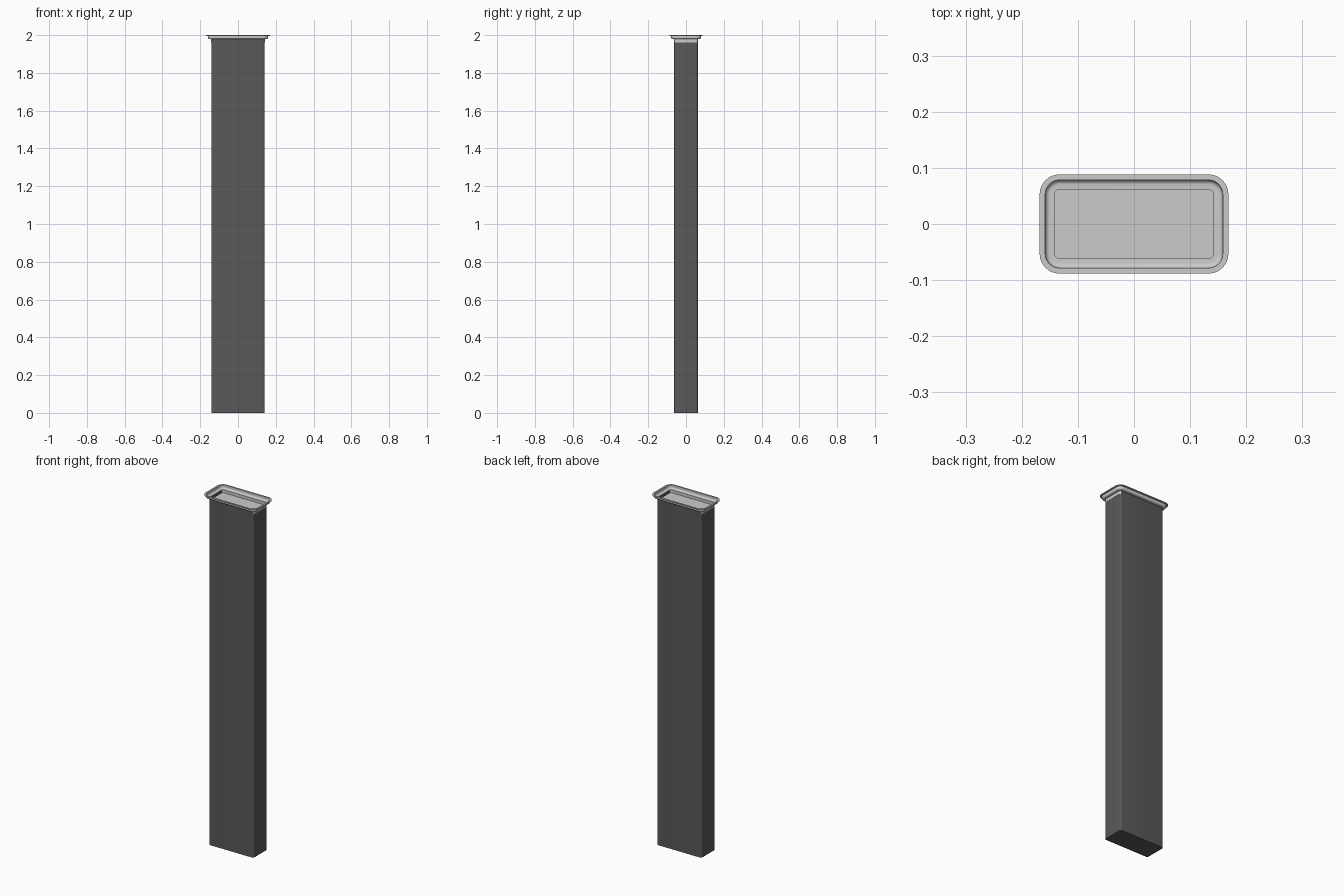
import bpy, bmesh, math

if "Cube" in bpy.data.objects:
    bpy.data.objects.remove(bpy.data.objects["Cube"])


def material(name, v):
    m = bpy.data.materials.new(name)
    m.diffuse_color = (v, v, v, 1)
    m.use_nodes = True
    m.node_tree.nodes["Principled BSDF"].inputs["Base Color"].default_value = m.diffuse_color
    return m


def rounded_rect(hx, hy, r, n=6):
    """Outline of a rounded rectangle, counter-clockwise."""
    pts = []
    for k, (sx, sy) in enumerate([(1, 1), (-1, 1), (-1, -1), (1, -1)]):
        for i in range(n + 1):
            a = math.radians(90 * k + 90 * i / n)
            pts.append((sx * (hx - r) + r * math.cos(a),
                        sy * (hy - r) + r * math.sin(a)))
    return pts


def loft(name, hx, hy, r, profile, mat, cap_start=False, cap_end=False):
    """Sweep (offset, z) profile points around a rounded rectangle."""
    bm = bmesh.new()
    rings = [[bm.verts.new((x, y, z)) for x, y in
              rounded_rect(hx + o, hy + o, r + o)] for o, z in profile]
    for a, b in zip(rings, rings[1:]):
        for i in range(len(a)):
            j = (i + 1) % len(a)
            bm.faces.new((a[i], a[j], b[j], b[i]))
    if cap_start:
        bm.faces.new(rings[0][::-1])
    if cap_end:
        bm.faces.new(rings[-1])
    me = bpy.data.meshes.new(name)
    bm.to_mesh(me)
    bm.free()
    me.materials.append(mat)
    ob = bpy.data.objects.new(name, me)
    bpy.context.collection.objects.link(ob)
    bpy.ops.object.select_all(action='DESELECT')
    bpy.context.view_layer.objects.active = ob
    ob.select_set(True)
    bpy.ops.object.shade_smooth_by_angle(angle=math.radians(35))
    return ob


dark = material("dark grey", 0.10)
light = material("light grey", 0.60)

# Tall open-topped duct with a closed base
loft("duct_body", 0.141, 0.0625, 0.009, [(0, 0), (0, 1.98)], dark, cap_start=True)

# Tray-shaped cap: underside, flange, curved groove, recessed floor
t = 0.002
curve = [(0.008 + 0.008 * math.sin(math.radians(a)),
          1.989 - 0.008 * math.cos(math.radians(a))) for a in range(0, 91, 15)]
under = [(0, 1.961), (0, 1.981 - t)] + [(o + 0.001, z - t) for o, z in curve]
under += [(0.017, 1.998 - t), (0.0265, 1.998 - t)]
over = [(0.0265, 2.0), (0.0165, 2.0)] + curve[::-1] + [(-0.0005, 1.981), (-0.0005, 1.964)]
loft("tray_cap", 0.1418, 0.062, 0.009, under + over, light, cap_start=True, cap_end=True)
